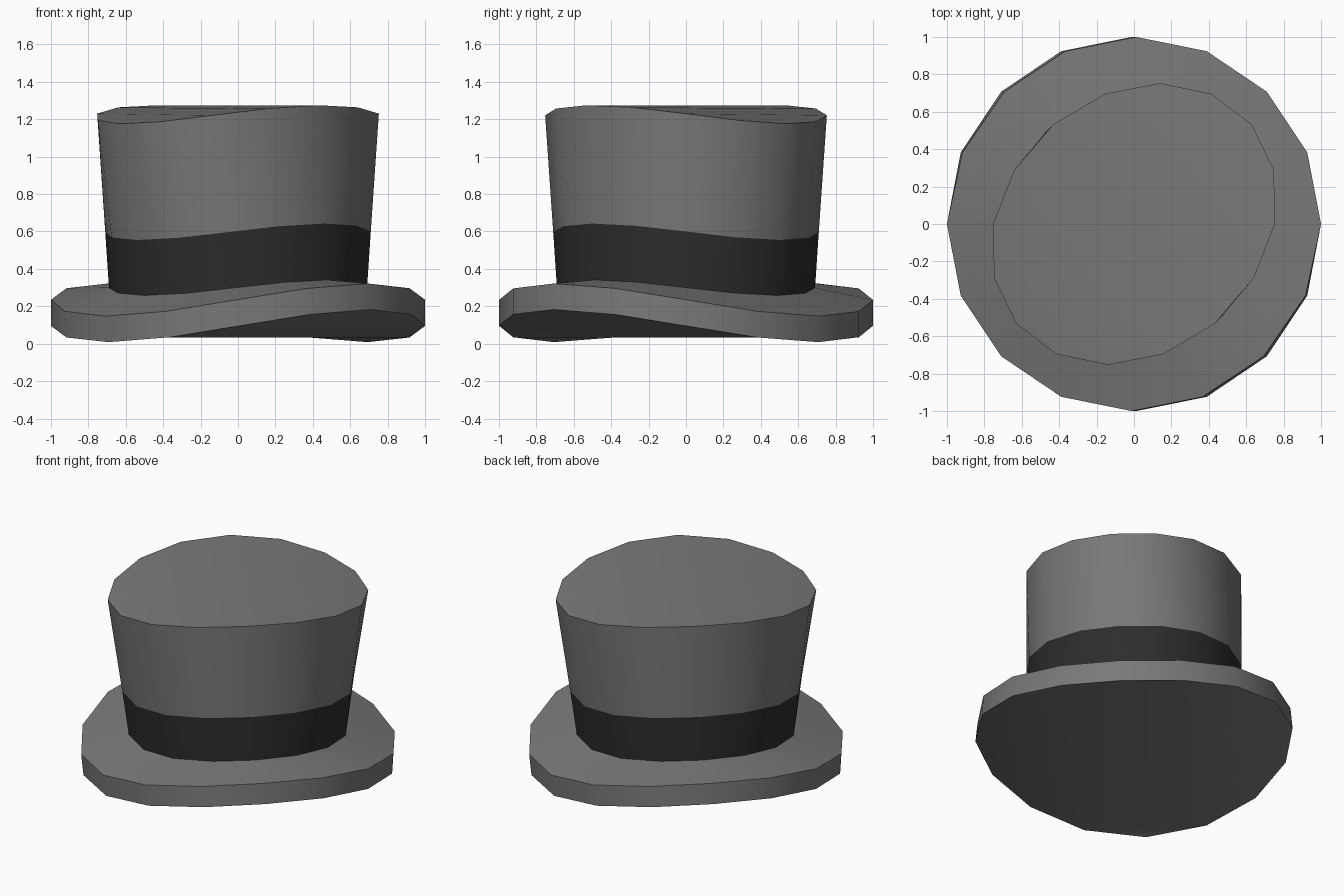
import bpy, bmesh, math

if "Cube" in bpy.data.objects:
    bpy.data.objects.remove(bpy.data.objects["Cube"])

SIDES = 16
TWIST = math.radians(10)   # twist per unit of y
PIVOT = 0.165              # height of the twist axis


def material(name, v):
    m = bpy.data.materials.new(name)
    m.diffuse_color = (v, v, v, 1)
    m.use_nodes = True
    m.node_tree.nodes["Principled BSDF"].inputs["Base Color"].default_value = m.diffuse_color
    return m


GREY = material("grey_felt", 0.19)
DARK = material("dark_ribbon", 0.026)


def point(r, z, i):
    """Point on a ring, twisted about the y axis."""
    a = 2 * math.pi * i / SIDES
    x, y, h = r * math.cos(a), r * math.sin(a), z - PIVOT
    t = TWIST * y
    return (x * math.cos(t) + h * math.sin(t), y,
            PIVOT + h * math.cos(t) - x * math.sin(t))


def strips(a, b):
    """Parallel strips filling the cap segment between rim corners a and b."""
    out = []
    while b - a > 2:
        out.append([a, a + 1, b - 1, b])
        a, b = a + 1, b - 1
    return out + [[a, a + 1, b]]


def lathe(name, profile, mats, bottom=(), top=()):
    bm = bmesh.new()
    rings = [[bm.verts.new(point(r, z, i)) for i in range(SIDES)] for r, z in profile]
    for k in range(len(rings) - 1):
        lo, hi = rings[k], rings[k + 1]
        for i in range(SIDES):
            j = (i + 1) % SIDES
            f = bm.faces.new((lo[i], lo[j], hi[j], hi[i]))
            f.material_index = min(k, len(mats) - 1)
    for cap in bottom:
        bm.faces.new([rings[0][i % SIDES] for i in reversed(cap)])
    for cap in top:
        bm.faces.new([rings[-1][i % SIDES] for i in cap]).material_index = len(mats) - 1
    me = bpy.data.meshes.new(name)
    bm.to_mesh(me)
    bm.free()
    for m in mats:
        me.materials.append(m)
    ob = bpy.data.objects.new(name, me)
    bpy.context.collection.objects.link(ob)
    bpy.ops.object.select_all(action='DESELECT')
    ob.select_set(True)
    bpy.context.view_layer.objects.active = ob
    bpy.ops.object.shade_smooth_by_angle(angle=math.radians(30))


# Brim: closed underside, thick rim, top sloping up to the crown
lathe("brim", [(1, 0.095), (1, 0.235), (0.69, 0.30)], [GREY],
      bottom=strips(3, 9) + strips(11, 17) + [[1, 3, 9, 11], [1, 2, 3], [9, 10, 11]])

# Crown: flush ribbon at the base, flared wall and closed top
lathe("crown", [(0.69, 0.30), (0.71, 0.60), (0.753, 1.23)], [DARK, GREY],
      top=strips(6, 14) + strips(14, 22))
